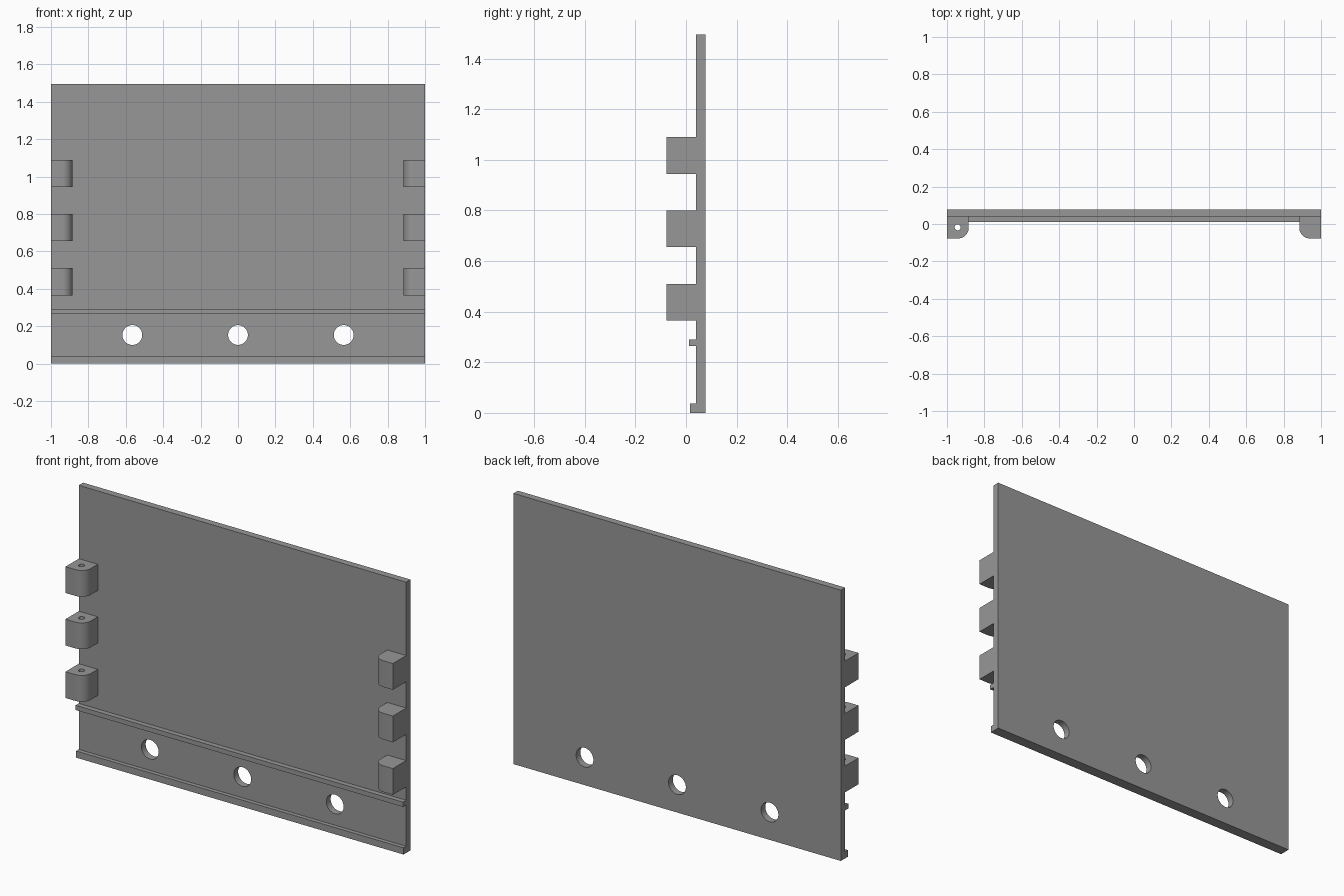
import bpy, bmesh, math
from mathutils import Matrix, Vector

if "Cube" in bpy.data.objects:
    bpy.data.objects.remove(bpy.data.objects["Cube"])

grey = bpy.data.materials.new("grey plastic")
grey.diffuse_color = (0.31, 0.31, 0.31, 1)
grey.use_nodes = True
grey.node_tree.nodes["Principled BSDF"].inputs["Base Color"].default_value = grey.diffuse_color

FRONT, BACK, PANEL_FRONT, HEIGHT = -0.077, 0.077, 0.039, 1.495


def prism(name, points, axis_depth):
    """Extrude a closed outline along a vector."""
    bm = bmesh.new()
    face = bm.faces.new([bm.verts.new(p) for p in points])
    ext = bmesh.ops.extrude_face_region(bm, geom=[face])
    bmesh.ops.translate(bm, vec=Vector(axis_depth),
                        verts=[g for g in ext["geom"] if isinstance(g, bmesh.types.BMVert)])
    bmesh.ops.recalc_face_normals(bm, faces=bm.faces)
    mesh = bpy.data.meshes.new(name)
    bm.to_mesh(mesh)
    bm.free()
    mesh.materials.append(grey)
    ob = bpy.data.objects.new(name, mesh)
    bpy.context.collection.objects.link(ob)
    return ob


def bar(name, y0, y1, z0, z1):
    """Full-width bar with a rectangular section."""
    return prism(name, [(-1, y0, z0), (-1, y1, z0), (-1, y1, z1), (-1, y0, z1)], (2, 0, 0))


def drill(target, name, centre, radius, depth, rotation, segments):
    """Cut a round hole through the target."""
    bm = bmesh.new()
    bmesh.ops.create_cone(bm, cap_ends=True, segments=segments, radius1=radius, radius2=radius,
                          depth=depth, matrix=Matrix.Translation(centre) @ rotation)
    mesh = bpy.data.meshes.new(name)
    bm.to_mesh(mesh)
    bm.free()
    mesh.materials.append(grey)
    cutter = bpy.data.objects.new(name, mesh)
    bpy.context.collection.objects.link(cutter)
    cutter.hide_render = True
    cutter.hide_viewport = True
    mod = target.modifiers.new(name, 'BOOLEAN')
    mod.operation = 'DIFFERENCE'
    mod.solver = 'EXACT'
    mod.object = cutter


def smooth(ob):
    bpy.ops.object.select_all(action='DESELECT')
    ob.select_set(True)
    bpy.context.view_layer.objects.active = ob
    bpy.ops.object.shade_smooth_by_angle(angle=math.radians(30))


# Back panel with three screw holes
panel = bar("panel", PANEL_FRONT, BACK, 0, HEIGHT)
for x in (-0.565, 0, 0.565):
    drill(panel, "screw_hole_cutter", (x, 0.06, 0.153), 0.053, 0.2,
          Matrix.Rotation(math.pi / 2, 4, 'X'), 48)
smooth(panel)

# Horizontal rails on the front
bar("bottom_rail", 0.016, PANEL_FRONT, 0, 0.037)
bar("upper_rail", 0.011, PANEL_FRONT, 0.265, 0.291)

# Hinge blocks: rounded inner front corner, pin hole on the left side only
R, INNER = 0.056, 0.884
for z in (0.365, 0.655, 0.945):
    for side, label in ((-1, "left"), (1, "right")):
        outline = [(side, PANEL_FRONT, z), (side, FRONT, z)]
        for i in range(13):
            a = math.pi / 2 * i / 12
            outline.append((side * (INNER + R - R * math.sin(a)),
                            FRONT + R - R * math.cos(a), z))
        outline.append((side * INNER, PANEL_FRONT, z))
        block = prism(label + "_hinge_block", outline, (0, 0, 0.145))
        if side < 0:
            drill(block, "pin_hole_cutter", (-0.943, -0.018, z + 0.07), 0.016, 0.3,
                  Matrix.Identity(4), 24)
        smooth(block)
